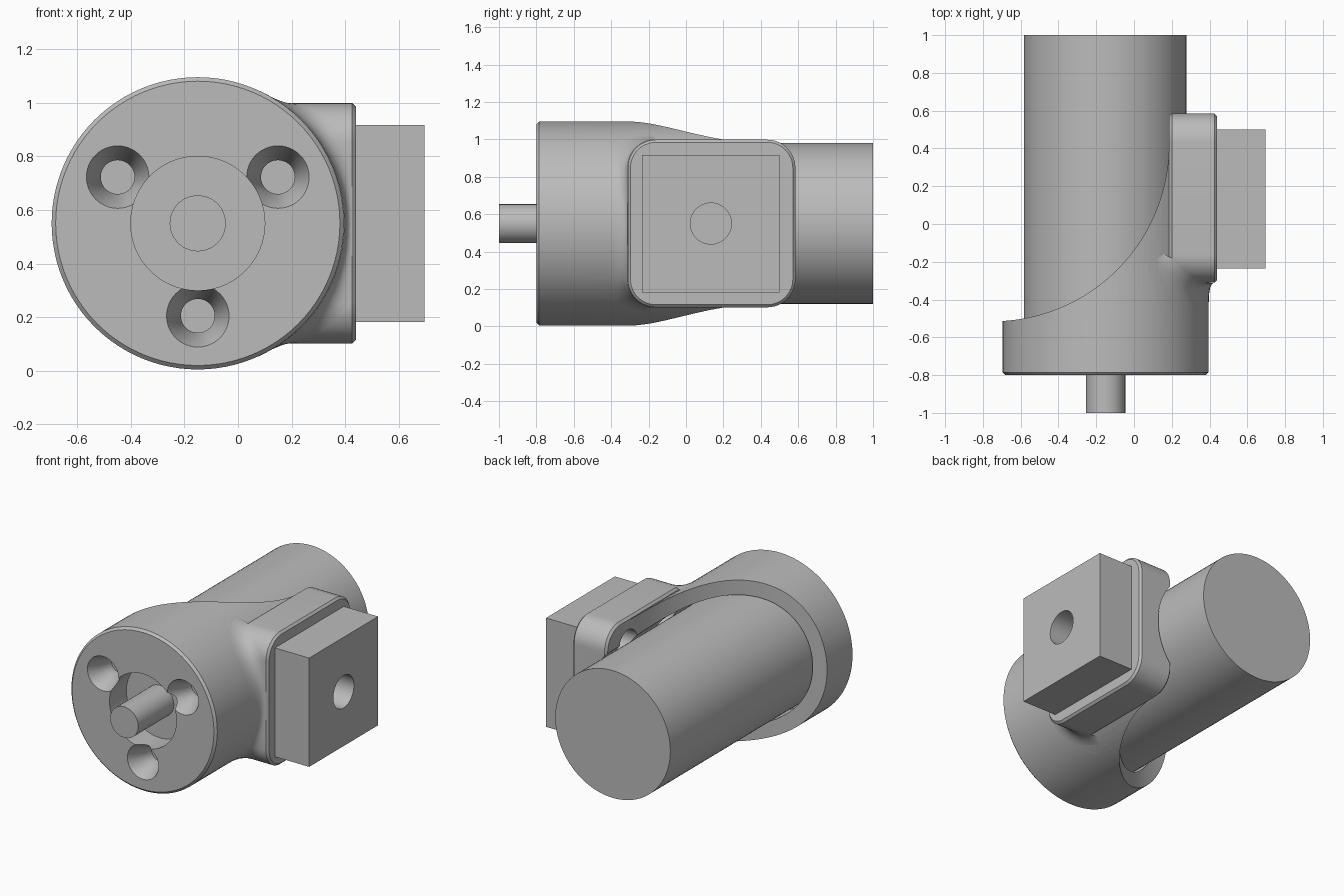
import bpy, bmesh
from math import sin, cos, pi, radians, sqrt
from mathutils import Vector

cube = bpy.data.objects.get("Cube")
if cube:
    bpy.data.objects.remove(cube)

CX, CZ = -0.15, 0.55          # main axis, running along y
HOUSING_R = 0.545
PAD_Y, PAD_HALF, PAD_CORNER = 0.137, 0.448, 0.15

grey = bpy.data.materials.new("machined_grey")
grey.use_nodes = True
grey.diffuse_color = (0.5, 0.5, 0.5, 1)
grey.node_tree.nodes["Principled BSDF"].inputs["Base Color"].default_value = (0.5, 0.5, 0.5, 1)


def make_object(name, bm):
    mesh = bpy.data.meshes.new(name)
    bm.to_mesh(mesh)
    bm.free()
    mesh.materials.append(grey)
    obj = bpy.data.objects.new(name, mesh)
    bpy.context.collection.objects.link(obj)
    return obj


def loft(name, rings):
    """Closed solid through a list of rings with equal point counts."""
    bm = bmesh.new()
    loops = [[bm.verts.new(p) for p in ring] for ring in rings]
    n = len(loops[0])
    for a, b in zip(loops, loops[1:]):
        for i in range(n):
            j = (i + 1) % n
            bm.faces.new((a[i], a[j], b[j], b[i]))
    bm.faces.new(loops[0])
    bm.faces.new(loops[-1])
    bmesh.ops.recalc_face_normals(bm, faces=bm.faces)
    return make_object(name, bm)


def turned(name, axis, centre, profile, sides=96):
    """Solid of revolution; profile holds (position along axis, radius)."""
    rings = []
    for pos, r in profile:
        ring = []
        for i in range(sides):
            t = 2 * pi * i / sides
            p = [centre[0] + r * cos(t), centre[1] + r * sin(t)]
            p.insert("xyz".index(axis), pos)
            ring.append(Vector(p))
        rings.append(ring)
    return loft(name, rings)


def pad_ring(x, inset):
    half, r = PAD_HALF - inset, PAD_CORNER - inset
    ring = []
    for k, (sy, sz) in enumerate([(1, 1), (-1, 1), (-1, -1), (1, -1)]):
        for i in range(13):
            t = pi / 2 * (k + i / 12)
            ring.append(Vector((x, PAD_Y + sy * (half - r) + r * cos(t),
                                CZ + sz * (half - r) + r * sin(t))))
    return ring


def boolean(obj, cutter, operation="DIFFERENCE"):
    mod = obj.modifiers.new("cut", "BOOLEAN")
    mod.operation, mod.solver, mod.object = operation, "EXACT", cutter
    bpy.context.view_layer.objects.active = obj
    bpy.ops.object.modifier_apply(modifier=mod.name)
    bpy.data.objects.remove(cutter)


def smooth(obj, angle=30):
    bpy.ops.object.select_all(action="DESELECT")
    obj.select_set(True)
    bpy.context.view_layer.objects.active = obj
    bpy.ops.object.shade_smooth_by_angle(angle=radians(angle))


# Housing: round front sleeve, swept away at the back by a large arc
housing = turned("housing", "y", (CX, CZ),
                 [(-0.8, HOUSING_R - 0.015), (-0.785, HOUSING_R), (0.43, HOUSING_R)])
boolean(housing, turned("arc_cutter", "z", (-0.75, 0.42), [(-0.5, 0.935), (1.6, 0.935)], 160))

# Side mounting pad joined to the sleeve
pad = loft("pad", [pad_ring(0.186, 0.015), pad_ring(0.2, 0),
                   pad_ring(0.426, 0), pad_ring(0.44, 0.014)])
boolean(housing, pad, "UNION")

# Motor pocket and front shaft opening
boolean(housing, turned("pocket", "y", (CX, CZ), [(-0.62, 0.445), (1.2, 0.445)]))
boolean(housing, turned("opening", "y", (CX, CZ), [(-0.9, 0.25), (-0.5, 0.25)]))

# Three countersunk screw holes in the front face
for deg in (30, 150, 270):
    c = (CX + 0.345 * cos(radians(deg)), CZ + 0.345 * sin(radians(deg)))
    boolean(housing, turned("countersink", "y", c,
                            [(-0.81, 0.121), (-0.68, 0.063), (-0.5, 0.063)], 48))

# Four screw recesses reaching the pad from inside
for sy in (-1, 1):
    for sz in (-1, 1):
        c = (PAD_Y + 0.22 * sy, CZ + 0.285 * sz)
        boolean(housing, turned("recess", "x", c, [(0.0, 0.085), (0.34, 0.085)], 32))
smooth(housing)


# Blend between the sleeve and the front edge of the pad
def sleeve_x(z):
    return CX + sqrt(max(HOUSING_R ** 2 - (z - CZ) ** 2, 0)) + 0.001


flat = PAD_HALF - PAD_CORNER
path = [(-flat, -pi / 2 + pi / 2 * i / 12) for i in range(13)]
path += [(-flat + 2 * flat * i / 12, 0) for i in range(1, 12)]
path += [(flat, pi / 2 * i / 12) for i in range(13)]
bm = bmesh.new()
rows = []
for offset, a in path:
    n = Vector((0, -cos(a), sin(a)))
    size = 0.1 * sqrt(max(cos(a), 0)) + 0.002
    p = Vector((0, PAD_Y - flat, CZ + offset)) + n * (PAD_CORNER + 0.001)
    foot = p + n * size
    foot.x = sleeve_x(foot.z)
    corner = p.copy()
    corner.x = sleeve_x(p.z)
    top = p.copy()
    top.x = min(corner.x + size, 0.426)
    rows.append([bm.verts.new(foot * (1 - t) ** 2 + corner * 2 * t * (1 - t) + top * t * t)
                 for t in (k / 8 for k in range(9))])
for a, b in zip(rows, rows[1:]):
    for j in range(8):
        bm.faces.new((a[j], a[j + 1], b[j + 1], b[j]))
smooth(make_object("pad_blend", bm), 60)

# Motor body and output shaft
smooth(turned("motor_body", "y", (CX - 0.003, CZ), [(-0.62, 0.43), (1.0, 0.43)]))
smooth(turned("output_shaft", "y", (CX, CZ), [(-1.0, 0.105), (-0.61, 0.105)], 24))

# Square mounting block with a round hole
bm = bmesh.new()
bmesh.ops.create_cube(bm, size=1)
for v in bm.verts:
    v.co = Vector((0.566 + v.co.x * 0.26, 0.133 + v.co.y * 0.735, CZ + v.co.z * 0.735))
block = make_object("mounting_block", bm)
boolean(block, turned("block_hole", "x", (0.133, CZ), [(0.3, 0.11), (0.8, 0.11)], 48))
smooth(block)
